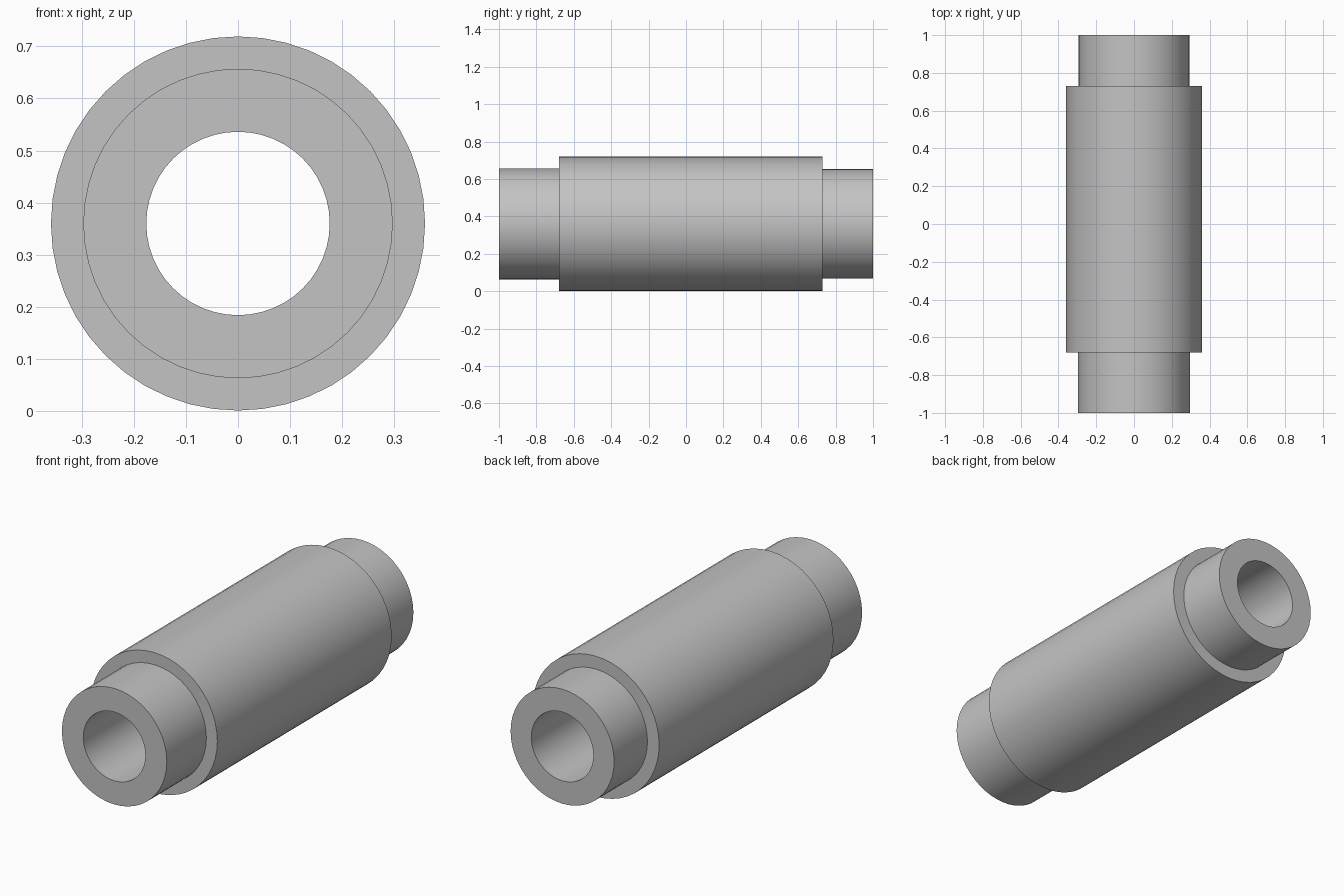
import bpy
import bmesh
import math
from mathutils import Matrix, Vector

default = bpy.data.objects.get("Cube")
if default:
    bpy.data.objects.remove(default, do_unlink=True)

SEGMENTS = 48
AXIS_Z = 0.36
BORE = 0.176
BODY = 0.359
FRONT_NECK = 0.297
BACK_NECK = 0.293
FRONT_STEP, BACK_STEP = -0.68, 0.73

# Plain grey metal
grey = bpy.data.materials.new("grey metal")
grey.use_nodes = True
colour = (0.55, 0.55, 0.55, 1)
grey.diffuse_color = colour
grey.node_tree.nodes["Principled BSDF"].inputs["Base Color"].default_value = colour


def lathe(name, profile):
    """Turn a closed (radius, y) profile around the long axis."""
    bm = bmesh.new()
    verts = [bm.verts.new((0, y, r)) for r, y in profile]
    edges = [bm.edges.new((a, b)) for a, b in zip(verts, verts[1:] + verts[:1])]
    bmesh.ops.spin(bm, geom=verts + edges, cent=(0, 0, 0), axis=(0, 1, 0),
                   angle=math.tau, steps=SEGMENTS, use_merge=True)
    bmesh.ops.remove_doubles(bm, verts=bm.verts, dist=1e-5)
    bmesh.ops.translate(bm, verts=bm.verts, vec=(0, 0, AXIS_Z))
    bmesh.ops.recalc_face_normals(bm, faces=bm.faces)
    mesh = bpy.data.meshes.new(name)
    bm.to_mesh(mesh)
    bm.free()
    mesh.materials.append(grey)
    obj = bpy.data.objects.new(name, mesh)
    bpy.context.collection.objects.link(obj)
    bpy.ops.object.select_all(action='DESELECT')
    obj.select_set(True)
    bpy.context.view_layer.objects.active = obj
    bpy.ops.object.shade_smooth_by_angle(angle=math.radians(30))
    return obj


# Stepped sleeve: two necks, a wider body and a straight through bore
lathe("stepped_sleeve", [
    (BORE, -1), (FRONT_NECK, -1), (FRONT_NECK, FRONT_STEP), (BODY, FRONT_STEP),
    (BODY, BACK_STEP), (BACK_NECK, BACK_STEP), (BACK_NECK, 1), (BORE, 1),
])
